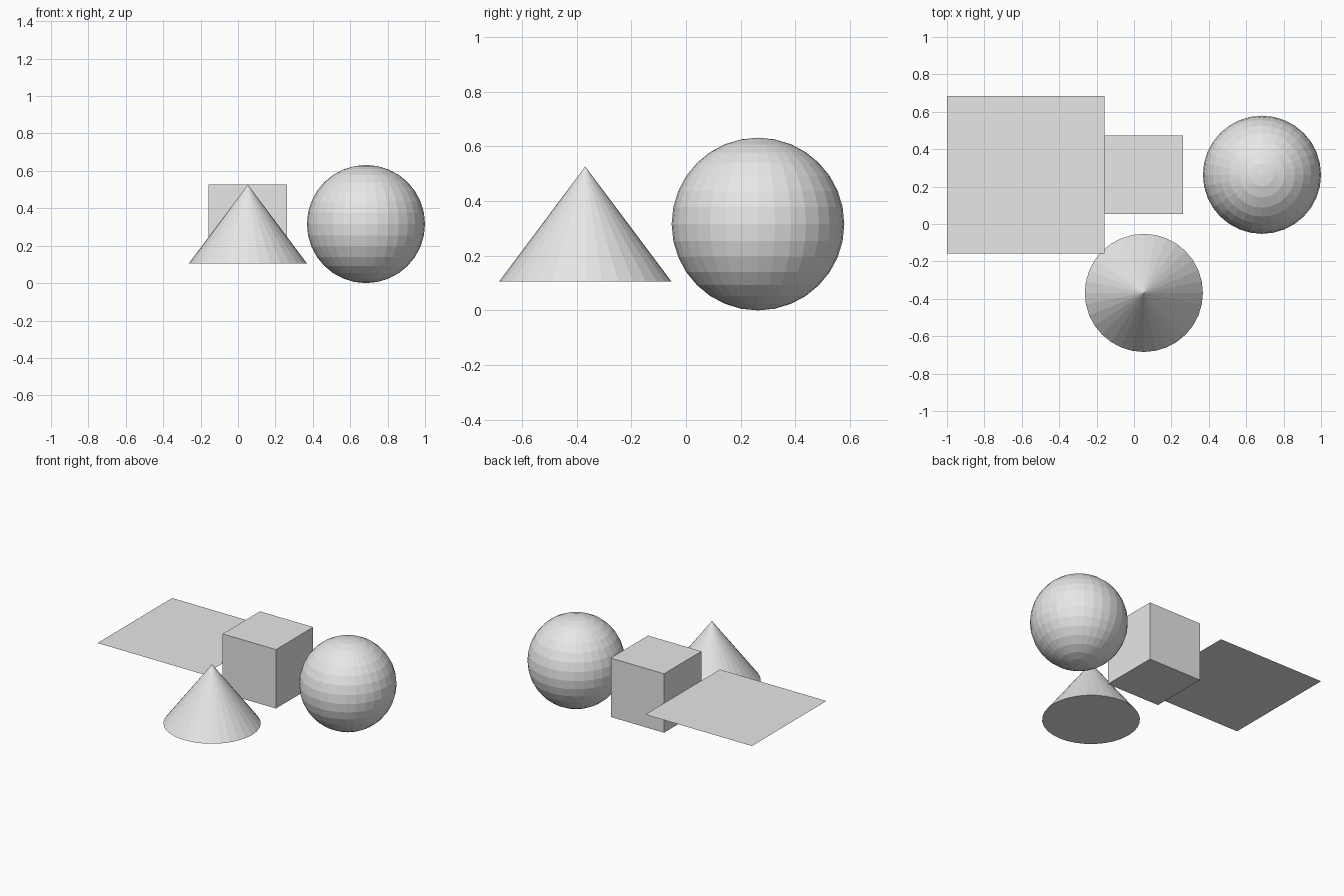
import bpy

if "Cube" in bpy.data.objects:
    bpy.data.objects.remove(bpy.data.objects["Cube"])

U = 2 / 9.5          # one layout unit
CX, CY, CZ = 0.25 * U, 1.25 * U, 1.5 * U   # centre of the cube

grey = bpy.data.materials.new("light grey")
grey.diffuse_color = (0.8, 0.8, 0.8, 1)
grey.use_nodes = True
grey.node_tree.nodes["Principled BSDF"].inputs["Base Color"].default_value = grey.diffuse_color


def finish(name):
    """Name the newest primitive and colour it."""
    ob = bpy.context.object
    ob.name = name
    ob.data.materials.append(grey)


# Cube in the middle
bpy.ops.mesh.primitive_cube_add(size=2 * U, location=(CX, CY, CZ))
finish("cube")

# Faceted ball on the right
bpy.ops.mesh.primitive_uv_sphere_add(segments=32, ring_count=16, radius=1.5 * U,
                                     location=(CX + 3 * U, CY, CZ))
finish("ball")

# Closed cone in front
bpy.ops.mesh.primitive_cone_add(vertices=32, radius1=1.5 * U, radius2=0, depth=2 * U,
                                location=(CX, CY - 3 * U, CZ))
finish("cone")

# Flat square sheet on the left, level with the cube's middle
bpy.ops.mesh.primitive_plane_add(size=4 * U, location=(CX - 3 * U, CY, CZ))
finish("flat_sheet")
